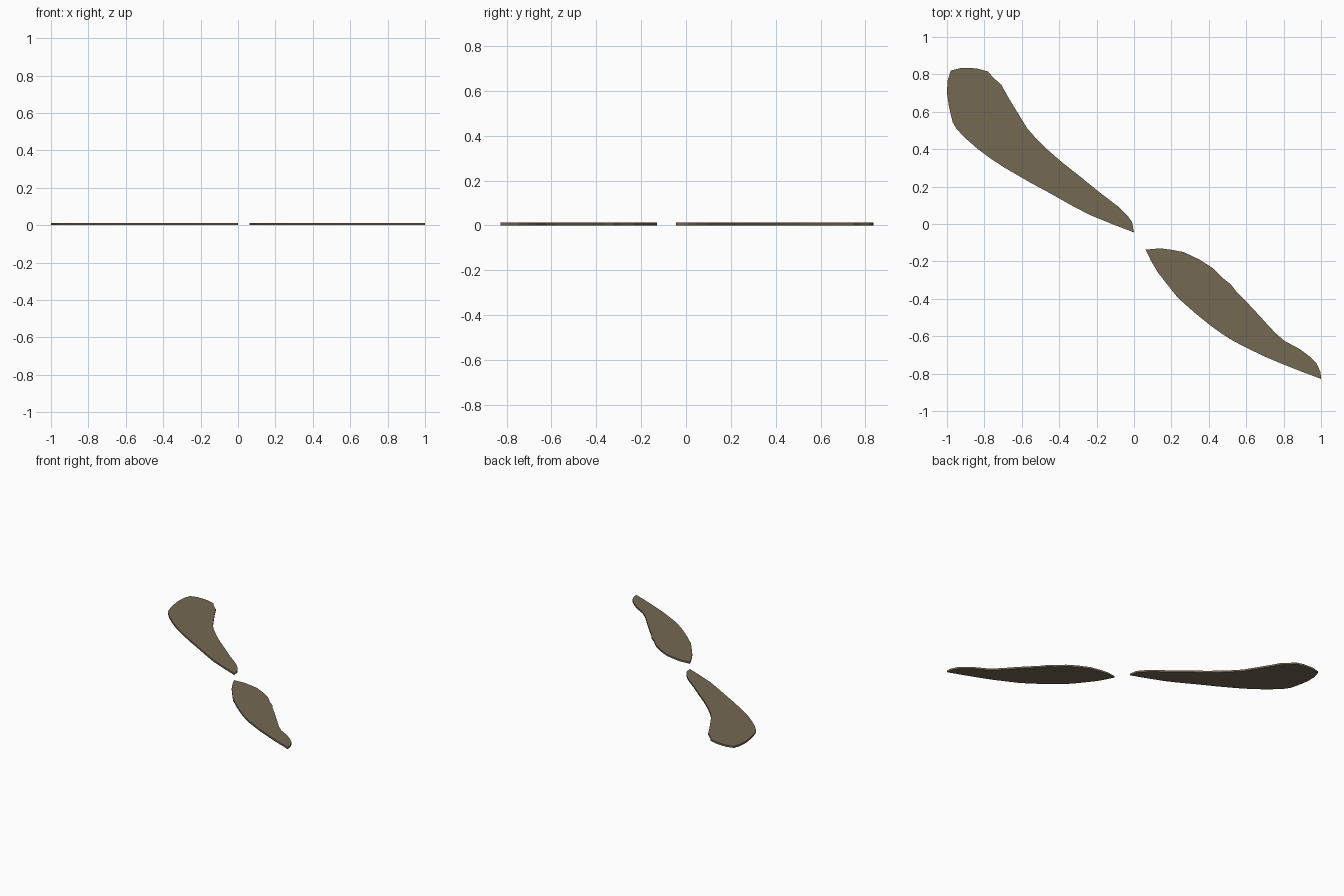
import bpy, bmesh

if "Cube" in bpy.data.objects:
    bpy.data.objects.remove(bpy.data.objects["Cube"])

THICK = 0.013

mat = bpy.data.materials.new("olive brown")
mat.diffuse_color = (0.175, 0.138, 0.085, 1)
mat.use_nodes = True
mat.node_tree.nodes["Principled BSDF"].inputs["Base Color"].default_value = mat.diffuse_color


def flat_blade(name, outline):
    """Thin flat plate extruded up from an outline in the ground plane."""
    mesh = bpy.data.meshes.new(name)
    bm = bmesh.new()
    face = bm.faces.new([bm.verts.new((x, y, 0)) for x, y in outline])
    ext = bmesh.ops.extrude_face_region(bm, geom=[face])
    top = [g for g in ext["geom"] if isinstance(g, bmesh.types.BMVert)]
    bmesh.ops.translate(bm, verts=top, vec=(0, 0, THICK))
    if not any(abs(f.calc_center_median().z) < 1e-6 for f in bm.faces):
        bm.faces.new([v for v in bm.verts if v.co.z < 1e-6])
    bmesh.ops.recalc_face_normals(bm, faces=bm.faces)
    bmesh.ops.triangulate(bm, faces=[f for f in bm.faces if len(f.verts) > 4])
    bm.to_mesh(mesh)
    bm.free()
    mesh.materials.append(mat)
    obj = bpy.data.objects.new(name, mesh)
    bpy.context.collection.objects.link(obj)
    return obj


# Long blade with a broad rounded end, back left
flat_blade("broad_blade", [
    (-.98, .82), (-.92, .835), (-.84, .832), (-.78, .815), (-.755, .785), (-.71, .745),
    (-.665, .665), (-.61, .575), (-.57, .51), (-.53, .465), (-.465, .40), (-.385, .33),
    (-.29, .255), (-.185, .17), (-.08, .09), (-.035, .045), (-.01, .01), (0, -.045),
    (-.105, -.005), (-.24, .05), (-.335, .10), (-.45, .165), (-.57, .23), (-.69, .30),
    (-.77, .352), (-.84, .405), (-.905, .462), (-.95, .51), (-.97, .545), (-.99, .63),
    (-1, .70), (-.997, .765)])

# Leaf-shaped blade, front right
flat_blade("leaf_blade", [
    (.062, -.137), (.14, -.13), (.20, -.138), (.265, -.15), (.35, -.19), (.42, -.235),
    (.47, -.285), (.52, -.325), (.55, -.365), (.61, -.425), (.68, -.50), (.715, -.54),
    (.755, -.582), (.805, -.625), (.885, -.668), (.935, -.705), (.975, -.745), (.997, -.79),
    (1, -.828), (.885, -.785), (.78, -.743), (.69, -.705), (.595, -.658), (.53, -.625),
    (.47, -.587), (.405, -.54), (.325, -.475), (.235, -.395), (.175, -.32), (.125, -.255),
    (.09, -.195)])
